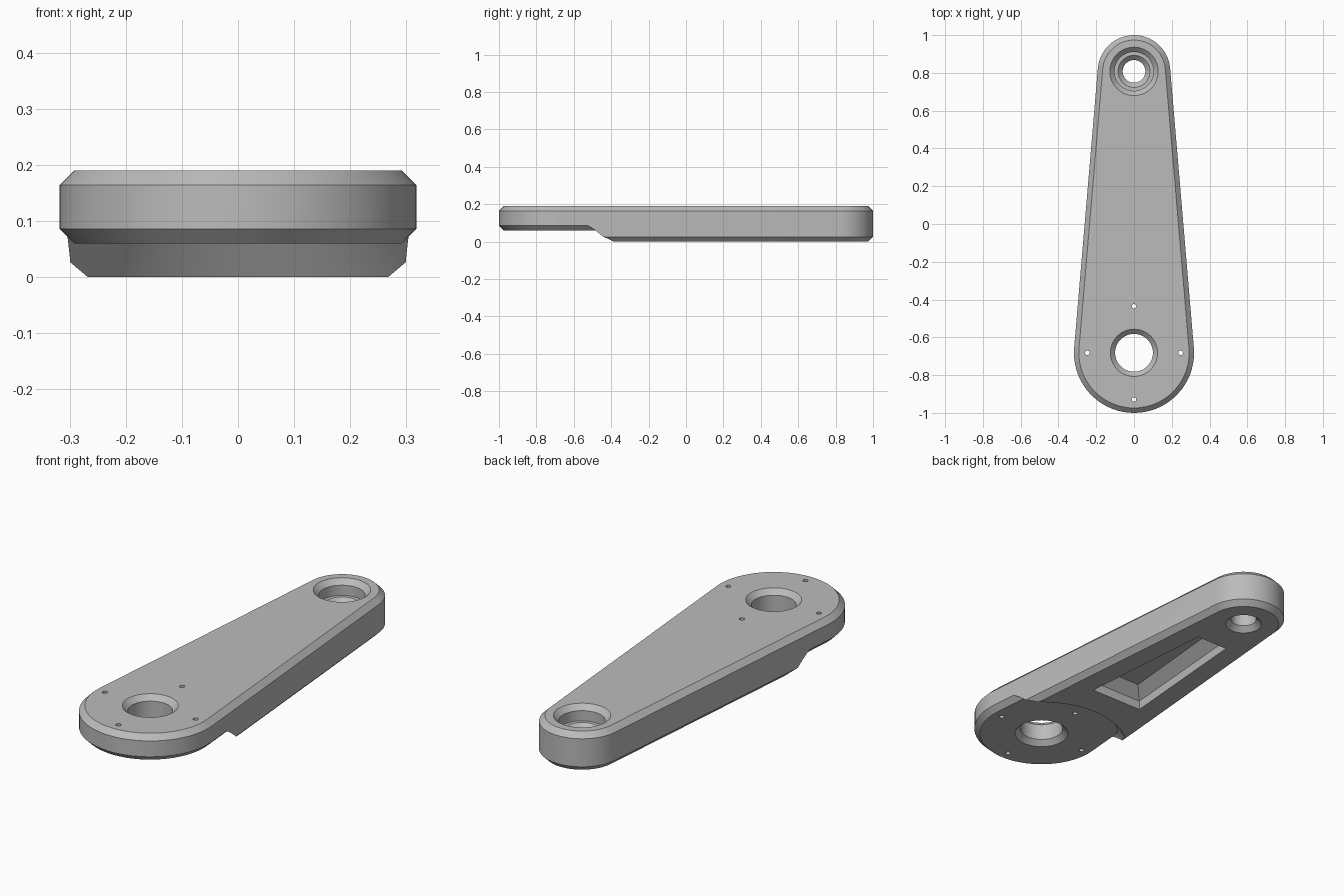
import bpy
import bmesh
from math import sin, cos, pi, asin

if "Cube" in bpy.data.objects:
    bpy.data.objects.remove(bpy.data.objects["Cube"], do_unlink=True)

BIG_Y, BIG_R = -0.682, 0.318
TIP_Y, TIP_R = 0.808, 0.192
TOP, BEVEL, STEP = 0.19, 0.026, 0.06
SEG = 72

grey = bpy.data.materials.new("machined_grey")
grey.use_nodes = True
grey.diffuse_color = (0.5, 0.5, 0.5, 1)
grey.node_tree.nodes["Principled BSDF"].inputs["Base Color"].default_value = (0.5, 0.5, 0.5, 1)


def loft(name, rings):
    """Closed solid skinned through a stack of (points, z) rings."""
    bm = bmesh.new()
    loops = [[bm.verts.new((x, y, z)) for x, y in pts] for pts, z in rings]
    n = len(loops[0])
    for low, high in zip(loops, loops[1:]):
        for i in range(n):
            j = (i + 1) % n
            bm.faces.new((low[i], low[j], high[j], high[i]))
    bm.faces.new(loops[0][::-1])
    bm.faces.new(loops[-1])
    bmesh.ops.recalc_face_normals(bm, faces=bm.faces)
    mesh = bpy.data.meshes.new(name)
    bm.to_mesh(mesh)
    bm.free()
    mesh.materials.append(grey)
    obj = bpy.data.objects.new(name, mesh)
    bpy.context.collection.objects.link(obj)
    return obj


def arc(y, r, start, end, n=SEG // 2):
    return [(r * cos(start + (end - start) * i / n),
             y + r * sin(start + (end - start) * i / n)) for i in range(n + 1)]


def arm_outline(inset=0):
    # two circles joined by their outer tangents
    a = asin((BIG_R - TIP_R) / (TIP_Y - BIG_Y))
    return (arc(TIP_Y, TIP_R - inset, a, pi - a)
            + arc(BIG_Y, BIG_R - inset, pi - a, 2 * pi + a))


def turned(name, x, y, profile, n=SEG):
    """Solid of revolution from (radius, z) pairs."""
    return loft(name, [([(x + px, py) for px, py in arc(y, r, 0, 2 * pi, n)[:-1]], z)
                       for r, z in profile])


def combine(target, tool, operation="DIFFERENCE"):
    mod = target.modifiers.new(tool.name, "BOOLEAN")
    mod.operation, mod.solver, mod.object = operation, "EXACT", tool
    bpy.ops.object.select_all(action="DESELECT")
    bpy.context.view_layer.objects.active = target
    target.select_set(True)
    bpy.ops.object.modifier_apply(modifier=mod.name)
    bpy.data.objects.remove(tool, do_unlink=True)


# Full-depth arm with bevelled rims
arm = loft("lever_arm", [(arm_outline(BEVEL), 0), (arm_outline(), BEVEL),
                         (arm_outline(), TOP - BEVEL), (arm_outline(BEVEL), TOP)])

# Conical relief under the wide end, refilled by the thinner bevelled plate
combine(arm, turned("relief", 0, BIG_Y, [(0.413, -0.02), (0.4, 0), (0.335, 0.1)], 96))
plate = loft("thin_plate", [(arm_outline(BEVEL), STEP), (arm_outline(), STEP + BEVEL),
                            (arm_outline(), TOP - BEVEL), (arm_outline(BEVEL), TOP)])
combine(arm, plate, "UNION")

# Wide-end bore, bevelled on both faces
combine(arm, turned("main_bore", 0, BIG_Y, [
    (0.145, STEP - 0.02), (0.1, STEP + 0.025), (0.1, TOP - 0.025), (0.145, TOP + 0.02)]))

# Narrow-end stepped bore
combine(arm, turned("tip_bore", 0, TIP_Y, [
    (0.105, -0.02), (0.06, 0.025), (0.06, 0.09), (0.085, 0.115),
    (0.103, 0.115), (0.103, TOP - 0.025), (0.148, TOP + 0.02)]))

# Ring of four pin holes around the main bore
for k in range(4):
    x, y = 0.247 * cos(k * pi / 2), BIG_Y + 0.247 * sin(k * pi / 2)
    combine(arm, turned("pin_hole", x, y, [(0.012, -0.05), (0.012, 0.25)], 16))


# Tapered pocket in the underside
def pocket_outline(inset=0):
    near, far = 0.142 - inset, 0.086 - inset
    low, high = -0.13 + inset, 0.575 - inset
    return [(-near, low), (near, low), (far, high), (-far, high)]


combine(arm, loft("pocket", [(pocket_outline(), -0.02), (pocket_outline(), 0.045),
                             (pocket_outline(0.05), 0.095)]))

# Smooth round walls, keep machined edges crisp
bpy.ops.object.select_all(action="DESELECT")
arm.select_set(True)
bpy.context.view_layer.objects.active = arm
bpy.ops.object.shade_smooth_by_angle(angle=pi / 9)
